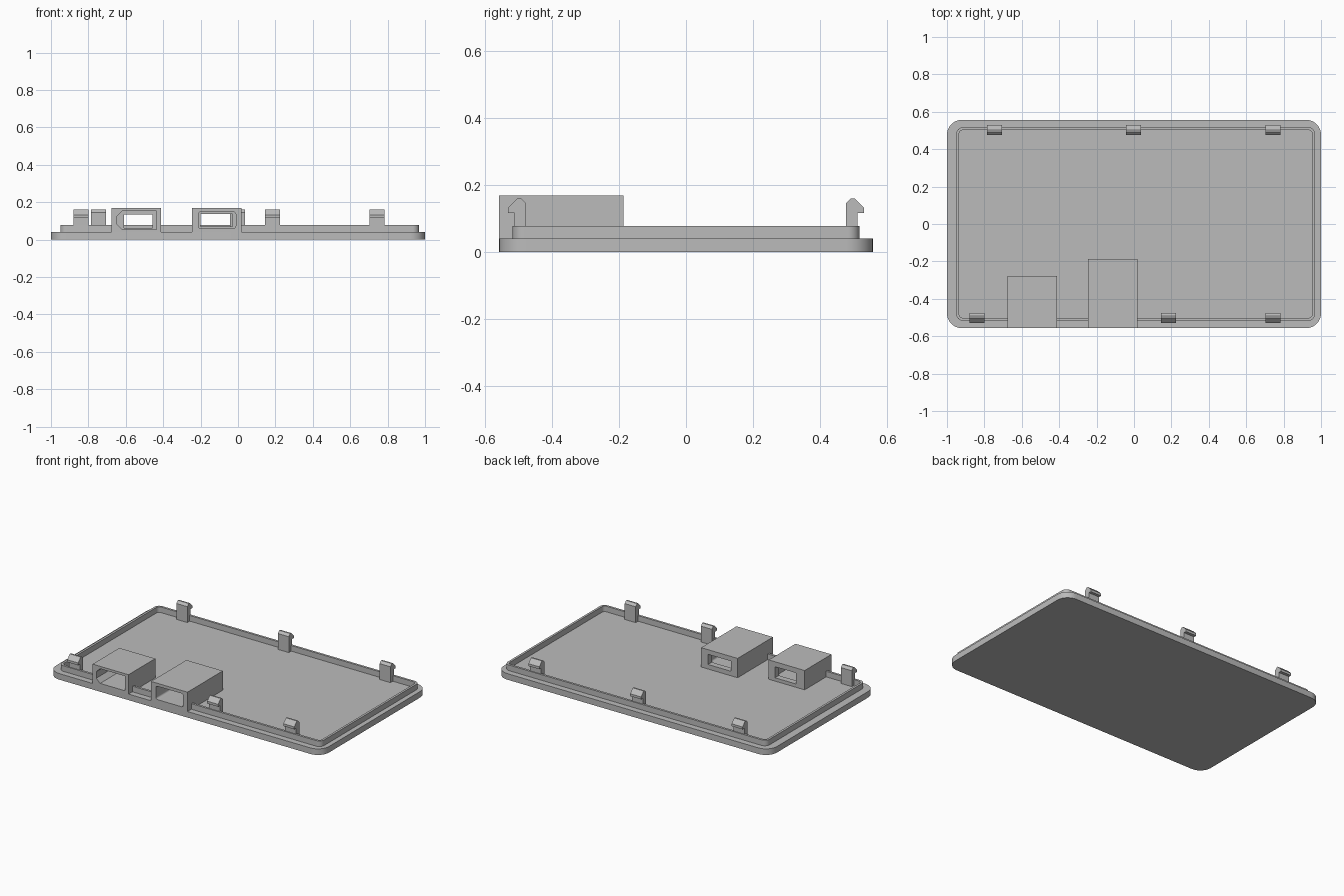
import bpy, bmesh, math
from mathutils import Vector

if "Cube" in bpy.data.objects:
    bpy.data.objects.remove(bpy.data.objects["Cube"])

grey = bpy.data.materials.new("plain grey")
grey.use_nodes = True
grey.diffuse_color = (0.5, 0.5, 0.5, 1)
grey.node_tree.nodes["Principled BSDF"].inputs["Base Color"].default_value = grey.diffuse_color


def prism(name, outline, start, sweep, to_3d):
    """Extrude a 2D outline; to_3d maps (u, v, depth) to a point."""
    bm = bmesh.new()
    face = bm.faces.new([bm.verts.new(to_3d(u, v, start)) for u, v in outline])
    move = Vector(to_3d(0, 0, start + sweep)) - Vector(to_3d(0, 0, start))
    grown = bmesh.ops.extrude_face_region(bm, geom=[face], use_keep_orig=True)
    bmesh.ops.translate(bm, vec=move, verts=[v for v in grown["geom"] if isinstance(v, bmesh.types.BMVert)])
    bmesh.ops.recalc_face_normals(bm, faces=bm.faces)
    mesh = bpy.data.meshes.new(name)
    bm.to_mesh(mesh)
    bm.free()
    mesh.materials.append(grey)
    obj = bpy.data.objects.new(name, mesh)
    bpy.context.collection.objects.link(obj)
    return obj


def along_z(u, v, d):
    return (u, v, d)


def along_y(u, v, d):
    return (u, d, v)


def along_x(u, v, d):
    return (d, u, v)


def rounded(u0, u1, v0, v1, r, steps=8):
    corners = [(u1 - r, v1 - r), (u0 + r, v1 - r), (u0 + r, v0 + r), (u1 - r, v0 + r)]
    return [(cu + r * math.cos(a), cv + r * math.sin(a))
            for i, (cu, cv) in enumerate(corners)
            for a in [math.pi / 2 * (i + k / steps) for k in range(steps + 1)]]


def box(u0, u1, v0, v1):
    return [(u0, v0), (u1, v0), (u1, v1), (u0, v1)]


def cut(target, cutter):
    mod = target.modifiers.new("cut", "BOOLEAN")
    mod.operation, mod.solver, mod.object = "DIFFERENCE", "EXACT", cutter
    bpy.context.view_layer.objects.active = target
    bpy.ops.object.modifier_apply(modifier=mod.name)
    bpy.data.objects.remove(cutter)


def smooth(obj):
    bpy.ops.object.select_all(action="DESELECT")
    obj.select_set(True)
    bpy.context.view_layer.objects.active = obj
    bpy.ops.object.shade_smooth_by_angle(angle=math.radians(30))


FLOOR, RIM_TOP, PORT_TOP, FRONT = 0.04, 0.077, 0.168, -0.557

# Base plate and raised rim
plate = prism("base_plate", rounded(-1, 1, FRONT, -FRONT, 0.08), 0, FLOOR, along_z)
rim = prism("rim", rounded(-0.95, 0.968, -0.517, 0.517, 0.035), FLOOR, RIM_TOP - FLOOR, along_z)
cut(rim, prism("rim_cutter", rounded(-0.935, 0.953, -0.502, 0.502, 0.02), 0, 0.2, along_z))

# Port housings: plug recess from the front, smaller window through the back wall
chamfered = [(-0.648, 0.082), (-0.62, 0.055), (-0.437, 0.055),
             (-0.437, 0.152), (-0.62, 0.152), (-0.648, 0.125)]
ports = [
    ("chamfered_port", -0.675, -0.412, -0.277, chamfered, box(-0.61, -0.458, 0.062, 0.135)),
    ("rounded_port", -0.247, 0.02, -0.187, rounded(-0.212, -0.012, 0.06, 0.148, 0.012),
     box(-0.2, -0.03, 0.07, 0.137)),
]
for name, x0, x1, back, recess, window in ports:
    cut(rim, prism("gap_cutter", box(x0, x1, FRONT, back), 0, 0.2, along_z))
    port = prism(name, box(x0, x1, FRONT, back), FLOOR, PORT_TOP - FLOOR, along_z)
    cut(port, prism("recess_cutter", recess, FRONT - 0.1, back - 0.04 - FRONT + 0.1, along_y))
    cut(port, prism("window_cutter", window, back - 0.1, 0.2, along_y))
    smooth(port)

# Snap clips, hooked outward on both long sides
hook = [(0.477, FLOOR), (0.511, FLOOR), (0.511, 0.116), (0.53, 0.116),
        (0.53, 0.132), (0.502, 0.16), (0.492, 0.16), (0.477, 0.145)]
for side, label, starts in ((1, "back", (-0.785, -0.042, 0.703)),
                            (-1, "front", (-0.88, 0.145, 0.703))):
    for i, x in enumerate(starts):
        prism(f"{label}_clip_{i + 1}", [(side * y, z) for y, z in hook], x, 0.08, along_x)

smooth(plate)
smooth(rim)
